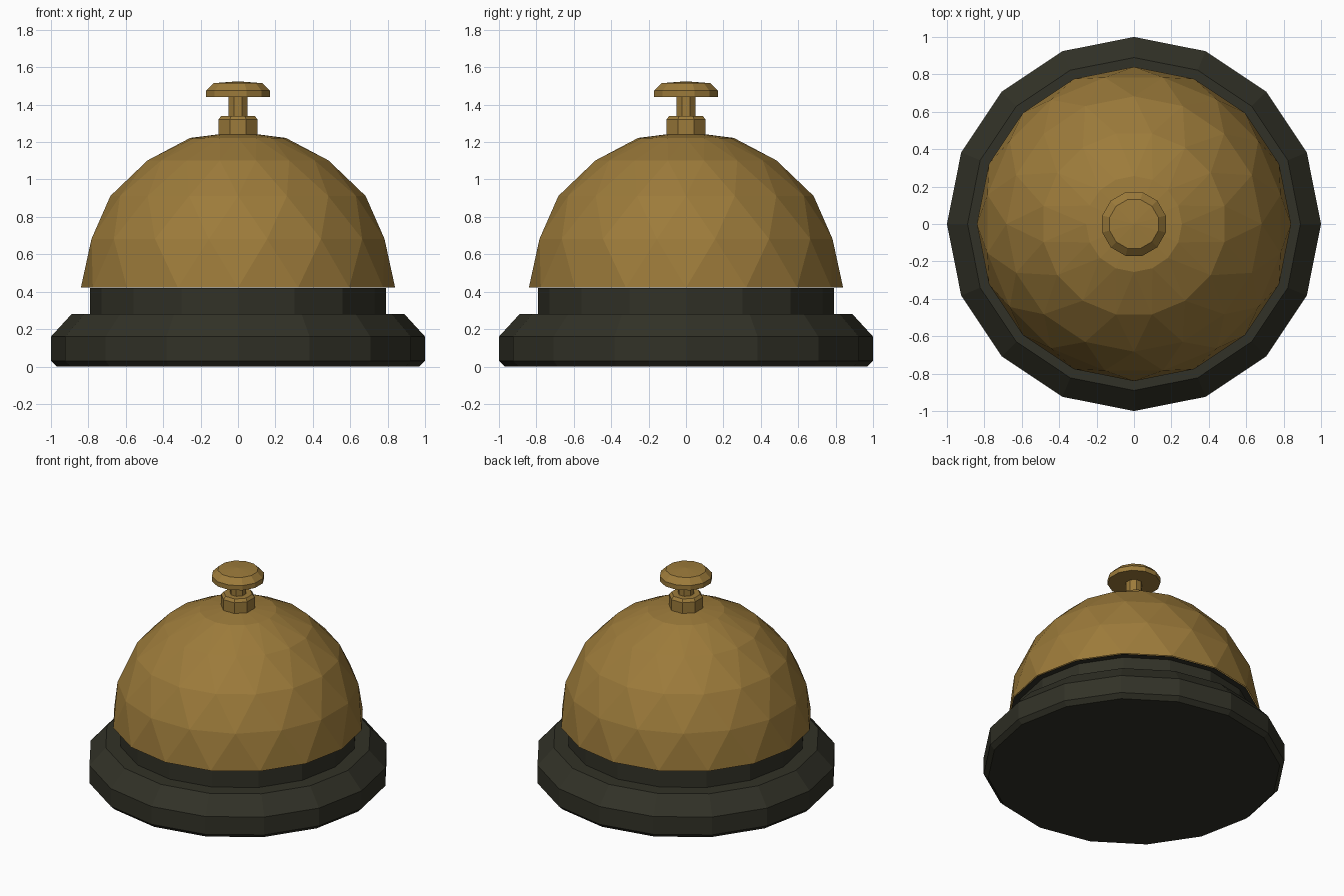
import bpy
import bmesh
from math import cos, sin, pi, sqrt

cube = bpy.data.objects.get("Cube")
if cube:
    bpy.data.objects.remove(cube)


def make_material(name, rgb):
    mat = bpy.data.materials.new(name)
    mat.use_nodes = True
    mat.diffuse_color = (*rgb, 1)
    mat.node_tree.nodes["Principled BSDF"].inputs["Base Color"].default_value = (*rgb, 1)
    return mat


brass = make_material("aged brass", (0.335, 0.198, 0.043))
dark = make_material("dark olive black", (0.031, 0.031, 0.02))


def turned_part(name, profile, sides, mat, turn=0.0, stagger=False, cap_bottom=True, apex=None):
    """Stack rings of (radius, height); stagger turns every other ring by half a step."""
    bm = bmesh.new()
    rings = []
    for i, (radius, z) in enumerate(profile):
        shift = turn + (0.5 * (i % 2) if stagger else 0)
        angles = [2 * pi * (k + shift) / sides for k in range(sides)]
        rings.append([bm.verts.new((radius * cos(a), radius * sin(a), z)) for a in angles])
    for i, (low, high) in enumerate(zip(rings, rings[1:])):
        for k in range(sides):
            n = (k + 1) % sides
            if not stagger:
                bm.faces.new((low[k], low[n], high[n], high[k]))
            elif i % 2 == 0:
                bm.faces.new((low[k], low[n], high[k]))
                bm.faces.new((low[n], high[n], high[k]))
            else:
                bm.faces.new((low[k], low[n], high[n]))
                bm.faces.new((low[k], high[n], high[k]))
    if cap_bottom:
        bm.faces.new(rings[0][::-1])
    if apex is None:
        bm.faces.new(rings[-1])
    else:
        tip = bm.verts.new((0, 0, apex))
        for k in range(sides):
            bm.faces.new((rings[-1][k], rings[-1][(k + 1) % sides], tip))
    mesh = bpy.data.meshes.new(name)
    bm.to_mesh(mesh)
    bm.free()
    mesh.materials.append(mat)
    obj = bpy.data.objects.new(name, mesh)
    bpy.context.collection.objects.link(obj)
    return obj


# Base with bevelled foot, neck and the flange under the dome
turned_part("base", [(0.97, 0), (1, 0.03), (1, 0.16), (0.89, 0.28), (0.79, 0.28),
                     (0.79, 0.42), (0.835, 0.42)], 16, dark)

# Faceted hemispherical bell with staggered rings
rim, dome_radius = 0.422, 0.84
heights = [0, 0.26, 0.49, 0.68, 0.80]
turned_part("bell_dome", [(sqrt(dome_radius ** 2 - h * h), rim + h) for h in heights],
            16, brass, stagger=True, cap_bottom=False, apex=1.255)

# Collar, stem and push button
turned_part("collar", [(0.114, 1.23), (0.114, 1.32), (0.097, 1.34)], 8, brass, turn=0.5)
turned_part("stem", [(0.054, 1.33), (0.054, 1.45)], 8, brass, turn=0.5)
turned_part("push_button", [(0.176, 1.44), (0.176, 1.475), (0.135, 1.515)],
            12, brass, turn=0.5, apex=1.525)
